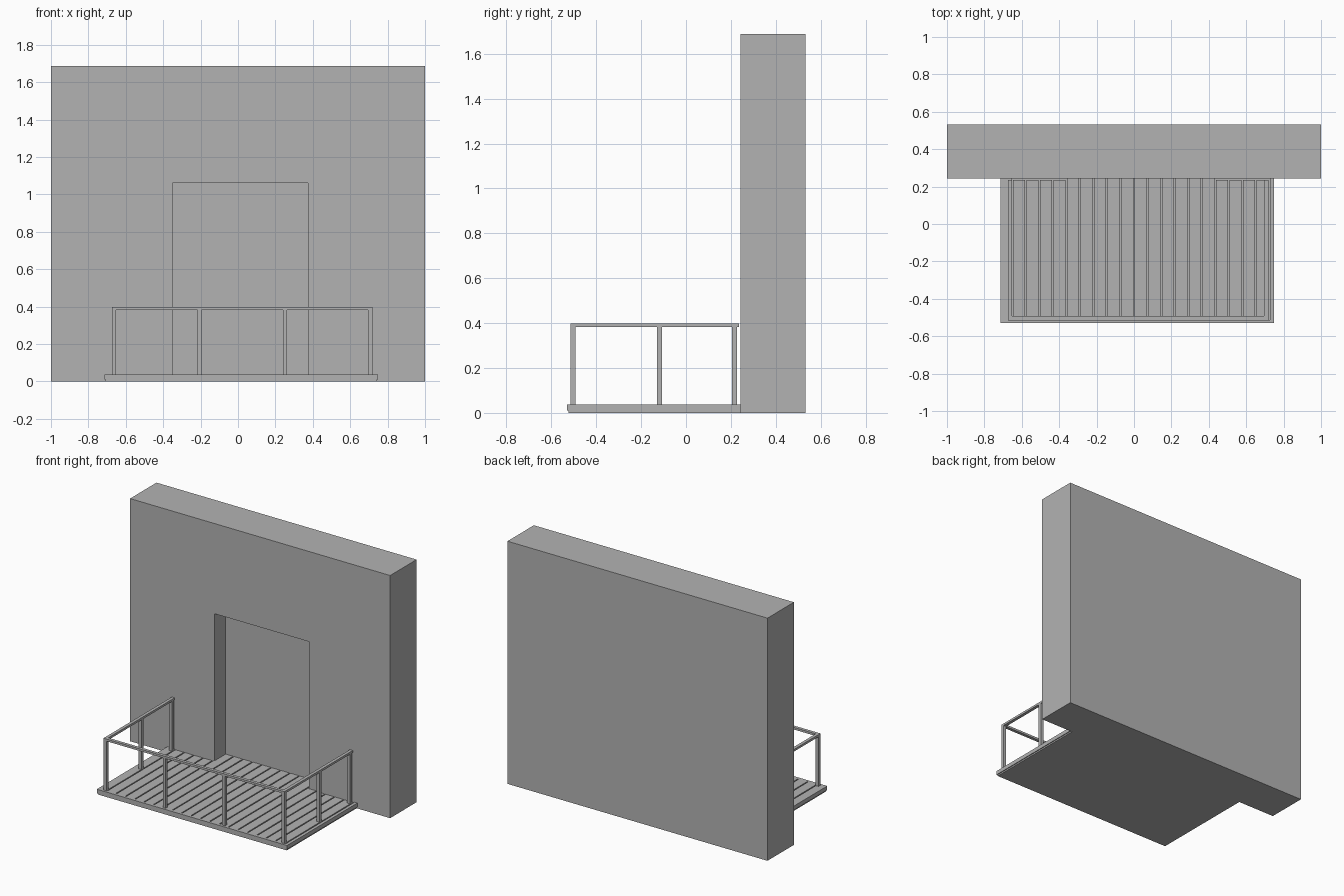
import bpy, bmesh
from mathutils import Vector

if "Cube" in bpy.data.objects:
    bpy.data.objects.remove(bpy.data.objects["Cube"], do_unlink=True)

grey = bpy.data.materials.new("plain_grey")
grey.use_nodes = True
GREY = (0.45, 0.45, 0.45, 1)
grey.diffuse_color = GREY
grey.node_tree.nodes["Principled BSDF"].inputs["Base Color"].default_value = GREY


def boxes(name, spans):
    """One object made of boxes, each given as (x0, x1, y0, y1, z0, z1)."""
    bm = bmesh.new()
    for x0, x1, y0, y1, z0, z1 in spans:
        verts = bmesh.ops.create_cube(bm, size=1)["verts"]
        bmesh.ops.scale(bm, vec=Vector((x1 - x0, y1 - y0, z1 - z0)), verts=verts)
        bmesh.ops.translate(bm, vec=Vector((x0 + x1, y0 + y1, z0 + z1)) / 2, verts=verts)
    mesh = bpy.data.meshes.new(name)
    bm.to_mesh(mesh)
    bm.free()
    mesh.materials.append(grey)
    ob = bpy.data.objects.new(name, mesh)
    bpy.context.collection.objects.link(ob)
    return ob


# Main dimensions
WALL_Y, WALL_BACK, WALL_TOP = 0.243, 0.533, 1.687
DOOR_L, DOOR_R, DOOR_TOP, DOOR_BACK = -0.35, 0.375, 1.06, 0.365
DECK_L, DECK_R, DECK_FRONT, DECK_TOP = -0.715, 0.748, -0.53, 0.038
RIM_BACK, BOARD_END = -0.512, 0.236
PITCH, GAP = 0.0722, 0.008

# Wall with a recessed doorway
wall = boxes("wall", [(-1, 1, WALL_Y, WALL_BACK, 0, WALL_TOP)])
cutter = boxes("doorway_cutter", [(DOOR_L, DOOR_R, 0, DOOR_BACK, -0.2, DOOR_TOP)])
cutter.hide_render = True
cut = wall.modifiers.new("doorway", "BOOLEAN")
cut.operation, cut.object, cut.solver = "DIFFERENCE", cutter, "EXACT"
bpy.context.view_layer.objects.active = wall
bpy.ops.object.modifier_apply(modifier=cut.name)
bpy.data.objects.remove(cutter, do_unlink=True)

# Deck underside, running into the doorway
boxes("deck_base", [
    (DECK_L + 0.006, DECK_R - 0.006, DECK_FRONT + 0.006, WALL_Y, 0, 0.012),
    (DECK_L, DECK_R, DECK_FRONT, WALL_Y, 0.01, 0.025),
    (DOOR_L, DOOR_R, WALL_Y, DOOR_BACK, 0, 0.025)])

# Deck boards between the solid front and side rims
first, last = -9 * PITCH, 10 * PITCH
boxes("deck_rim", [
    (DECK_L, DECK_R, DECK_FRONT, RIM_BACK, 0.02, DECK_TOP),
    (DECK_L, first - GAP / 2, RIM_BACK, WALL_Y, 0.02, DECK_TOP),
    (last + GAP / 2, DECK_R, RIM_BACK, WALL_Y, 0.02, DECK_TOP)])
boards = []
for k in range(-9, 10):
    x0, x1 = k * PITCH + GAP / 2, (k + 1) * PITCH - GAP / 2
    in_door = x1 > DOOR_L and x0 < DOOR_R
    boards.append((x0, x1, RIM_BACK, WALL_Y if in_door else BOARD_END, 0.02, DECK_TOP))
    if in_door:
        boards.append((max(x0, DOOR_L), min(x1, DOOR_R), WALL_Y, DOOR_BACK, 0.02, DECK_TOP))
boxes("deck_boards", boards)

# Railing posts along the front and both sides
W, RAIL_TOP, RAIL_H = 0.022, 0.398, 0.015
LEFT, RIGHT, FRONT, BACK = -0.663, 0.707, -0.504, 0.217
spots = [(LEFT + (RIGHT - LEFT) * i / 3, FRONT) for i in range(4)]
spots += [(x, y) for x in (LEFT, RIGHT) for y in (-0.118, BACK)]
h = W / 2
boxes("railing_posts", [(x - h, x + h, y - h, y + h, 0.03, RAIL_TOP - RAIL_H)
                        for x, y in spots])

# Top rails
z0 = RAIL_TOP - RAIL_H
boxes("top_rails", [
    (LEFT - h, RIGHT + h, FRONT - h, FRONT + h, z0, RAIL_TOP),
    (LEFT - h, LEFT + h, FRONT + h, BACK + 0.019, z0, RAIL_TOP),
    (RIGHT - h, RIGHT + h, FRONT + h, BACK + 0.019, z0, RAIL_TOP)])
